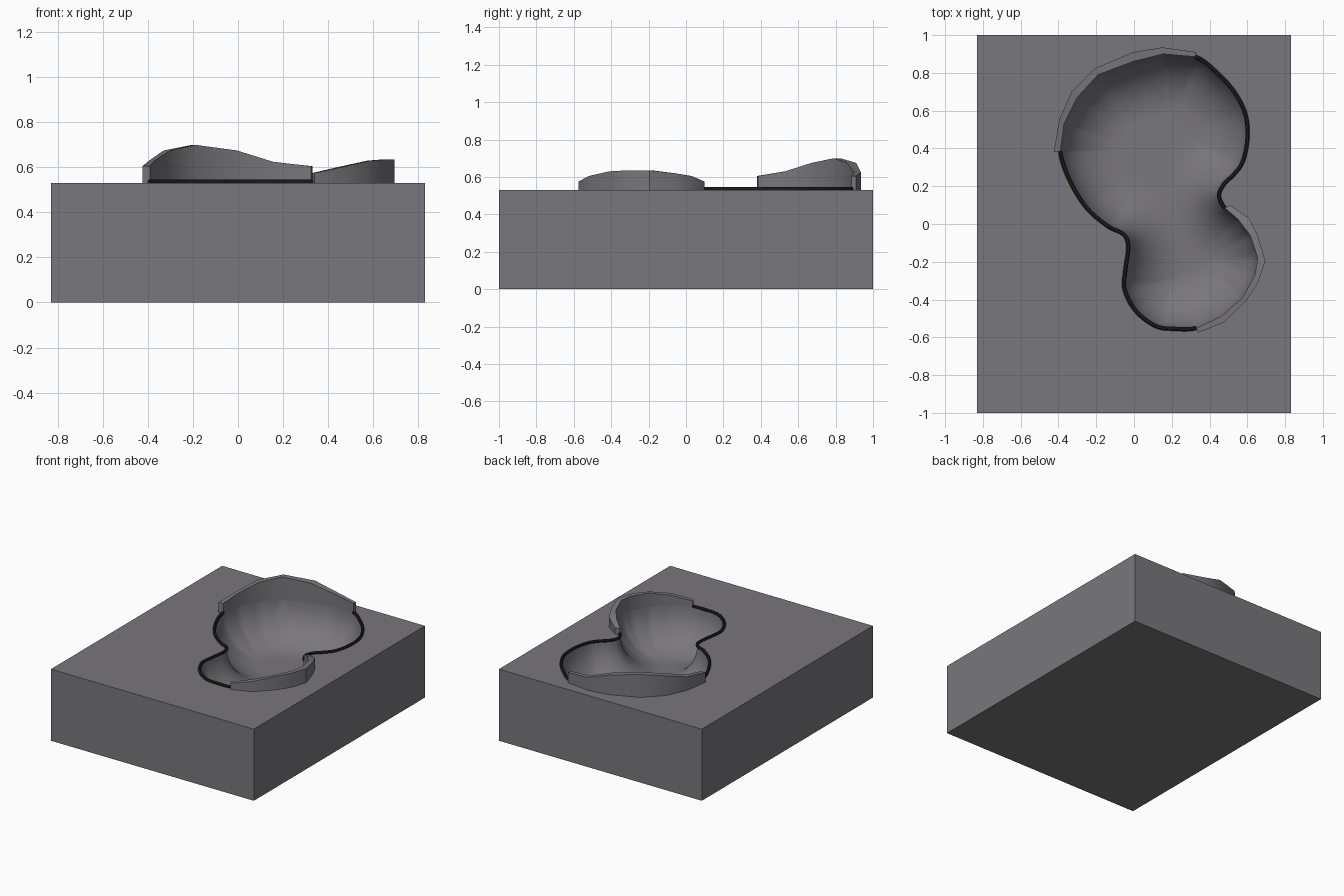
import bpy, bmesh, math
from mathutils import Vector
from mathutils.geometry import delaunay_2d_cdt

if "Cube" in bpy.data.objects:
    bpy.data.objects.remove(bpy.data.objects["Cube"])

TOP, DEPTH, RADIUS = 0.53, 0.28, 0.30


def material(name, rgb):
    m = bpy.data.materials.new(name)
    m.diffuse_color = (*rgb, 1)
    m.use_nodes = True
    m.node_tree.nodes["Principled BSDF"].inputs["Base Color"].default_value = m.diffuse_color
    return m


concrete = material("grey_concrete", (0.19, 0.184, 0.2))
dark = material("dark_coping", (0.02, 0.02, 0.021))


def finish(bm, name, mat):
    bmesh.ops.recalc_face_normals(bm, faces=bm.faces)
    me = bpy.data.meshes.new(name)
    bm.to_mesh(me)
    bm.free()
    me.materials.append(mat)
    ob = bpy.data.objects.new(name, me)
    bpy.context.collection.objects.link(ob)
    bpy.ops.object.select_all(action='DESELECT')
    bpy.context.view_layer.objects.active = ob
    ob.select_set(True)
    bpy.ops.object.shade_smooth_by_angle(angle=math.radians(32))
    return ob


# Bowl outline, counter-clockwise from the right-hand pinch
KEYS = [Vector(p) for p in [
    (.48, .085), (.45, .15), (.475, .21), (.53, .265), (.575, .33), (.60, .45), (.59, .58),
    (.53, .70), (.44, .80), (.325, .885),
    (.155, .90), (-.005, .86), (-.19, .79), (-.30, .67), (-.37, .53), (-.39, .385),
    (-.34, .23), (-.25, .085), (-.14, -.01), (-.055, -.055), (-.03, -.12), (-.045, -.24),
    (-.05, -.345), (.01, -.46), (.115, -.54), (.22, -.555), (.33, -.55),
    (.46, -.49), (.575, -.39), (.64, -.27), (.655, -.18), (.615, -.06), (.55, .025)]]
N = len(KEYS)


def segment(i, steps=6):
    """Smooth between the walls, straight along the faceted walls."""
    a, b, c, d = (KEYS[(i + k) % N] for k in (-1, 0, 1, 2))
    straight = 9 <= i < 15 or i >= 26
    out = []
    for s in range(steps):
        t = s / steps
        if straight:
            out.append(b.lerp(c, t))
        else:
            out.append(0.5 * (2 * b + (c - a) * t + (2 * a - 5 * b + 4 * c - d) * t * t
                              + (3 * b - a - 3 * c + d) * t ** 3))
    return out


def path(i0, i1):
    return [p for i in range(i0, i1) for p in segment(i)]


rim = path(0, N)
M = len(rim)


def rim_distance(p):
    best = 9
    for i in range(M):
        a, b = rim[i - 1], rim[i]
        d = b - a
        t = max(0, min(1, (p - a).dot(d) / d.length_squared))
        best = min(best, (p - a - d * t).length_squared)
    return math.sqrt(best)


def inside(p):
    hit = False
    for i in range(M):
        a, b = rim[i - 1], rim[i]
        if (a.y > p.y) != (b.y > p.y) and p.x < (b.x - a.x) * (p.y - a.y) / (b.y - a.y) + a.x:
            hit = not hit
    return hit


# Ground block with the bowl sunk into it: curved transition, flat floor
points = [Vector(p) for p in ((-.83, -1), (.83, -1), (.83, 1), (-.83, 1))] + rim
edges = [(i, (i + 1) % 4) for i in range(4)] + [(4 + i, 4 + (i + 1) % M) for i in range(M)]
STEPS = 10
for k in range(1, STEPS + 1):
    off = RADIUS * (1 - math.cos(math.pi / 2 * k / STEPS))
    for i in range(M):
        d = (rim[(i + 1) % M] - rim[i - 1]).normalized()
        p = rim[i] + Vector((-d.y, d.x)) * off
        if inside(p) and rim_distance(p) > off * 0.97:
            points.append(p)
for ix in range(-10, 18):
    for iy in range(-15, 24):
        p = Vector((ix * .04, iy * .04))
        if inside(p) and rim_distance(p) > RADIUS + .015:
            points.append(p)
verts, _, tris, *_ = delaunay_2d_cdt(points, edges, [], 0, 1e-5)
bm = bmesh.new()
bv = []
for v in verts:
    z = TOP
    if inside(v):
        u = min(1, rim_distance(v) / RADIUS)
        z -= DEPTH * math.sqrt(max(0, 1 - (1 - u) ** 2)) if u > 1e-3 else 0
    bv.append(bm.verts.new((v.x, v.y, z)))
for t in tris:
    bm.faces.new([bv[i] for i in t])
border = [e for e in bm.edges if len(e.link_faces) == 1]
new = bmesh.ops.extrude_edge_only(bm, edges=border)["geom"]
for v in new:
    if isinstance(v, bmesh.types.BMVert):
        v.co.z = 0
bmesh.ops.contextual_create(bm, geom=[e for e in new if isinstance(e, bmesh.types.BMEdge)
                                      and all(v.co.z == 0 for v in e.verts)])
finish(bm, "ground_block_with_bowl", concrete)


# Raised walls: faceted strips with a wavy top
def wall(name, inner, outer, heights):
    bm = bmesh.new()
    rows = [[bm.verts.new((*p, z)) for p, z in ((a, TOP), (a, h), (b, h), (b, TOP))]
            for a, b, h in zip(inner, outer, heights)]
    for r, s in zip(rows, rows[1:]):
        for k in range(4):
            bm.faces.new((r[k], r[(k + 1) % 4], s[(k + 1) % 4], s[k]))
    bm.faces.new(rows[0])
    bm.faces.new(rows[-1])
    finish(bm, name, concrete)


wall("deep_end_wall", KEYS[9:16],
     [(.33, .91), (.15, .935), (-.005, .91), (-.205, .825), (-.33, .70), (-.395, .555), (-.425, .38)],
     [.605, .625, .675, .70, .675, .63, .605])
wall("shallow_end_wall", KEYS[26:] + KEYS[:1],
     [(.34, -.575), (.48, -.52), (.59, -.41), (.655, -.315), (.695, -.195), (.655, -.06),
      (.61, .03), (.51, .10)],
     [.575, .605, .63, .635, .635, .62, .605, .575])


# Coping pipes along the open parts of the rim
def coping(name, pts, r=.011, sides=10):
    bm = bmesh.new()
    rings = []
    for i, p in enumerate(pts):
        d = (pts[min(i + 1, len(pts) - 1)] - pts[max(i - 1, 0)]).normalized()
        n = Vector((-d.y, d.x))
        rings.append([bm.verts.new((*(p + n * r * math.cos(a)), TOP + .006 + r * math.sin(a)))
                      for a in (math.tau * k / sides for k in range(sides))])
    for a, b in zip(rings, rings[1:]):
        for k in range(sides):
            bm.faces.new((a[k], a[(k + 1) % sides], b[(k + 1) % sides], b[k]))
    bm.faces.new(rings[0])
    bm.faces.new(rings[-1])
    finish(bm, name, dark)


coping("right_coping", path(0, 9) + [KEYS[9]])
coping("left_coping", path(15, 26) + [KEYS[26]])
